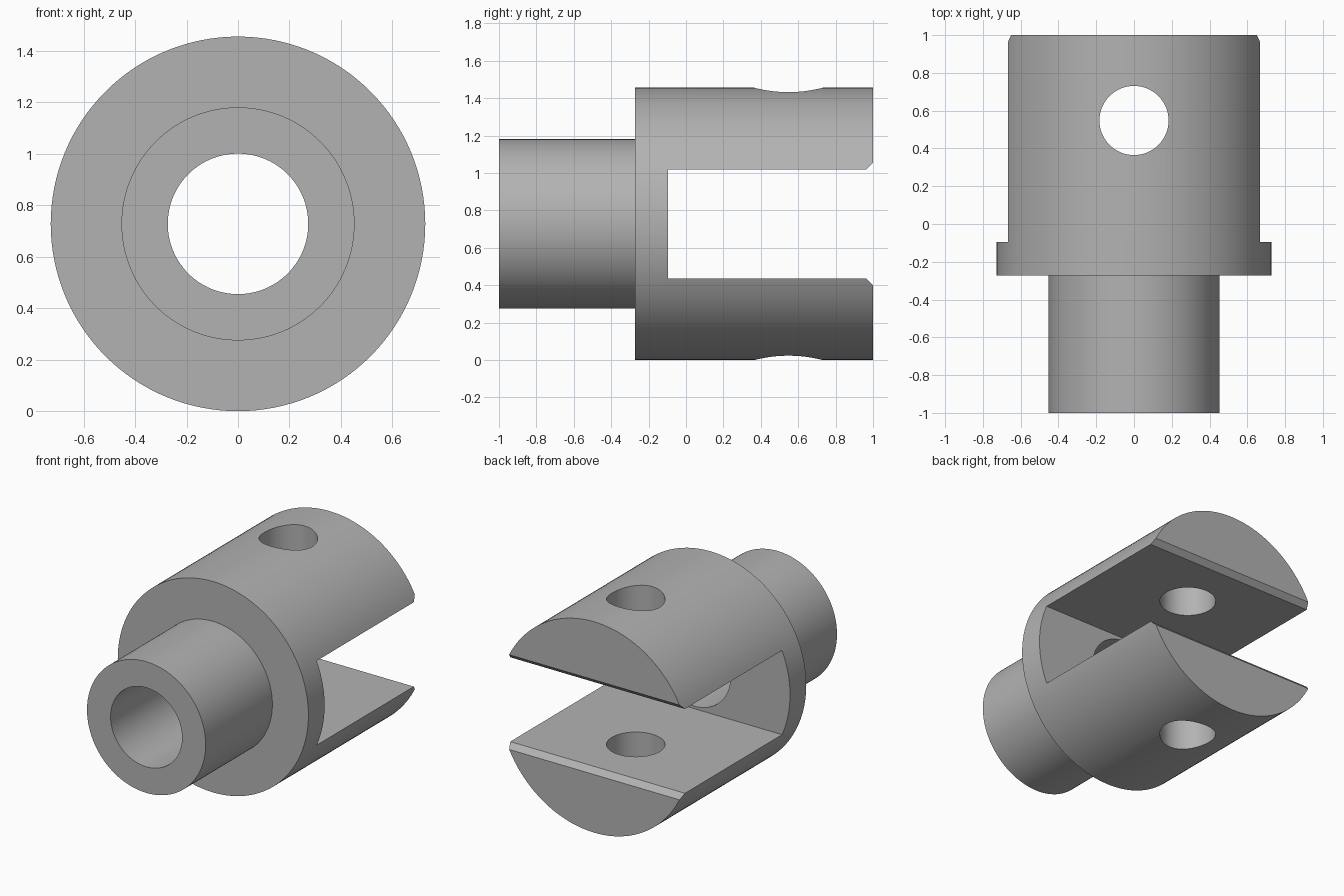
import bpy
import bmesh
from math import radians, pi
from mathutils import Matrix, Vector

cube = bpy.data.objects.get("Cube")
if cube:
    bpy.data.objects.remove(cube, do_unlink=True)

RADIUS = 0.728
NECK_RADIUS = 0.453
BORE_RADIUS = 0.273
PIN_RADIUS = 0.183
SHOULDER_Y = -0.272
SLOT_Y = -0.095
SLOT_HALF = 0.291
CHAMFER = 0.036
PIN_Y = 0.548
SEGMENTS = 128

steel = bpy.data.materials.new("steel_grey")
steel.use_nodes = True
colour = (0.45, 0.45, 0.45, 1)
steel.diffuse_color = colour
steel.node_tree.nodes["Principled BSDF"].inputs["Base Color"].default_value = colour


def make_object(name, bm):
    bmesh.ops.recalc_face_normals(bm, faces=bm.faces)
    mesh = bpy.data.meshes.new(name)
    bm.to_mesh(mesh)
    bm.free()
    mesh.materials.append(steel)
    obj = bpy.data.objects.new(name, mesh)
    bpy.context.collection.objects.link(obj)
    return obj


def face_from(bm, points):
    return bm.faces.new([bm.verts.new(p) for p in points])


# Stepped, bored body turned around the y axis
bm = bmesh.new()
profile = [(BORE_RADIUS, -1), (NECK_RADIUS, -1), (NECK_RADIUS, SHOULDER_Y),
           (RADIUS, SHOULDER_Y), (RADIUS, 1), (BORE_RADIUS, 1)]
ring = [bm.verts.new((0, y, r)) for r, y in profile]
edges = [bm.edges.new((a, b)) for a, b in zip(ring, ring[1:] + ring[:1])]
bmesh.ops.spin(bm, geom=ring + edges, cent=(0, 0, 0), axis=(0, 1, 0),
               angle=2 * pi, steps=SEGMENTS, use_merge=True)
bmesh.ops.remove_doubles(bm, verts=bm.verts, dist=1e-5)
bmesh.ops.translate(bm, verts=bm.verts, vec=(0, 0, RADIUS))
fork = make_object("fork_end", bm)

# Slot between the arms, with a flared mouth
bm = bmesh.new()
flare = SLOT_HALF + CHAMFER
upper = [(SLOT_Y, SLOT_HALF), (1 - CHAMFER, SLOT_HALF), (1, flare), (1.1, flare)]
outline = upper + [(y, -z) for y, z in reversed(upper)]
face = face_from(bm, [(-1, y, z + RADIUS) for y, z in outline])
extruded = bmesh.ops.extrude_face_region(bm, geom=[face])["geom"]
bmesh.ops.translate(bm, vec=Vector((2, 0, 0)),
                    verts=[v for v in extruded if isinstance(v, bmesh.types.BMVert)])
slot = make_object("slot_cutter", bm)

# Cross pin hole through both arms
bm = bmesh.new()
bmesh.ops.create_cone(bm, cap_ends=True, segments=64, radius1=PIN_RADIUS,
                      radius2=PIN_RADIUS, depth=2,
                      matrix=Matrix.Translation((0, PIN_Y, RADIUS)))
pin_hole = make_object("pin_hole_cutter", bm)

# Cut the slot and the hole, then drop the cutters
for cutter in (slot, pin_hole):
    cutter.hide_render = True
    cut = fork.modifiers.new(cutter.name, 'BOOLEAN')
    cut.operation = 'DIFFERENCE'
    cut.solver = 'EXACT'
    cut.object = cutter
bpy.context.view_layer.update()
result = bpy.data.meshes.new_from_object(
    fork.evaluated_get(bpy.context.evaluated_depsgraph_get()))
fork.modifiers.clear()
fork.data = result
result.name = "fork_end"
result.materials.clear()
result.materials.append(steel)
for cutter in (slot, pin_hole):
    bpy.data.objects.remove(cutter, do_unlink=True)

# Smooth round surfaces with crisp machined edges
bpy.ops.object.select_all(action='DESELECT')
fork.select_set(True)
bpy.context.view_layer.objects.active = fork
bpy.ops.object.shade_smooth_by_angle(angle=radians(25))
